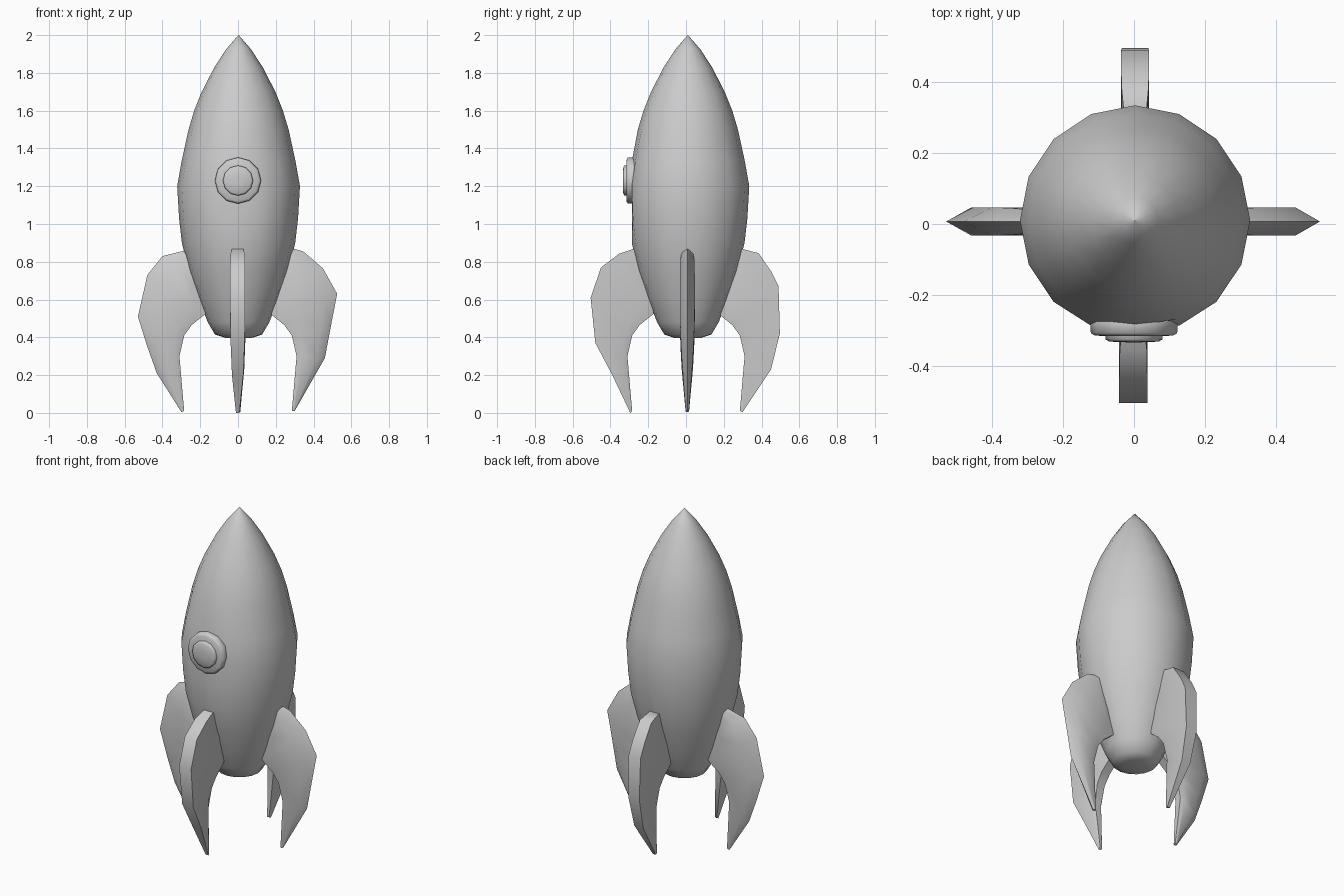
import bpy, bmesh, math
from mathutils import Matrix

if "Cube" in bpy.data.objects:
    bpy.data.objects.remove(bpy.data.objects["Cube"])


def finish(bm, name, angle):
    bmesh.ops.remove_doubles(bm, verts=bm.verts[:], dist=1e-5)
    bmesh.ops.recalc_face_normals(bm, faces=bm.faces[:])
    mesh = bpy.data.meshes.new(name)
    bm.to_mesh(mesh)
    bm.free()
    obj = bpy.data.objects.new(name, mesh)
    bpy.context.collection.objects.link(obj)
    bpy.ops.object.select_all(action='DESELECT')
    obj.select_set(True)
    bpy.context.view_layer.objects.active = obj
    bpy.ops.object.shade_smooth_by_angle(angle=math.radians(angle))
    return obj


def loft(bm, rings):
    """Skin equal-length closed rings of points and cap both ends."""
    loops = [[bm.verts.new(p) for p in ring] for ring in rings]
    n = len(loops[0])
    for a, b in zip(loops, loops[1:]):
        for i in range(n):
            j = (i + 1) % n
            bm.faces.new((a[i], a[j], b[j], b[i]))
    bm.faces.new(loops[0])
    bm.faces.new(loops[-1])


def lathe_rings(profile, sides):
    turn = [2 * math.pi * i / sides for i in range(sides)]
    return [[(r * math.cos(t), r * math.sin(t), z) for t in turn] for r, z in profile]


# Body: pointed spindle, slightly flattened at the front
bm = bmesh.new()
body_profile = [(0.07, 0.397), (0.125, 0.415), (0.163, 0.48), (0.21, 0.6), (0.263, 0.75),
                (0.3, 0.9), (0.315, 1.03), (0.325, 1.2), (0.302, 1.33), (0.265, 1.5),
                (0.235, 1.6), (0.195, 1.7), (0.128, 1.83), (0.066, 1.925), (0.001, 2.0)]
loft(bm, lathe_rings(body_profile, 16))
for v in bm.verts:
    v.co.x += 0.003
    v.co.y = max(v.co.y + 0.01, -0.287)
finish(bm, "body", 60)

# Porthole: outer rim and raised glass, turned around the y axis
rim = [(0.11, 0.24), (0.123, 0.275), (0.122, 0.308), (0.11, 0.315), (0.06, 0.317)]
glass = [(0.08, 0.3), (0.08, 0.326), (0.07, 0.332), (0.02, 0.334)]
for name, profile in (("window_rim", rim), ("window_glass", glass)):
    bm = bmesh.new()
    loft(bm, lathe_rings(profile, 12))
    bm.transform(Matrix.Translation((0, 0, 1.23)) @ Matrix.Rotation(math.pi / 2, 4, 'X'))
    finish(bm, name, 60)

# Fins: curved legs, lofted from the root at the top down to the tip
inner = [(0.2, 0.8), (0.2, 0.65), (0.17, 0.525), (0.245, 0.465), (0.285, 0.41),
         (0.31, 0.3), (0.285, 0.01)]
half_width = [0.03, 0.038, 0.04, 0.04, 0.037, 0.03, 0.009]


def fin(name, angle, outer, ridge, shift):
    bm = bmesh.new()
    rings = []
    for (ri, zi), (ro, zo), h in zip(inner, outer, half_width):
        def at(t, y):
            return (ri + (ro - ri) * t, y, zi + (zo - zi) * t)
        rings.append([at(0, -h * 0.7), at(0.2, -h), at(ridge, -h), at(1, -h * (ridge > 0.9)),
                      at(1, h * (ridge > 0.9)), at(ridge, h), at(0.2, h), at(0, h * 0.7)])
    loft(bm, rings)
    bm.transform(Matrix.Translation(shift) @ Matrix.Rotation(math.radians(angle), 4, 'Z'))
    finish(bm, name, 50)


fin("right_fin", 0, [(0.3, 0.868), (0.345, 0.855), (0.45, 0.765), (0.525, 0.63),
                     (0.49, 0.45), (0.46, 0.29), (0.3, 0.01)], 0.75, (0, 0.007, 0))
fin("back_fin", 90, [(0.3, 0.868), (0.385, 0.845), (0.45, 0.75), (0.49, 0.67),
                     (0.497, 0.42), (0.45, 0.23), (0.3, 0.005)], 0.93, (0.003, 0, 0))
fin("left_fin", 180, [(0.28, 0.86), (0.4, 0.83), (0.48, 0.73), (0.53, 0.51),
                      (0.48, 0.35), (0.43, 0.21), (0.3, 0.005)], 0.75, (0, 0.007, 0))
fin("front_fin", 270, [(0.28, 0.868), (0.355, 0.842), (0.45, 0.77), (0.505, 0.61),
                       (0.48, 0.37), (0.39, 0.2), (0.295, 0.0)], 0.93, (-0.002, 0, 0))
